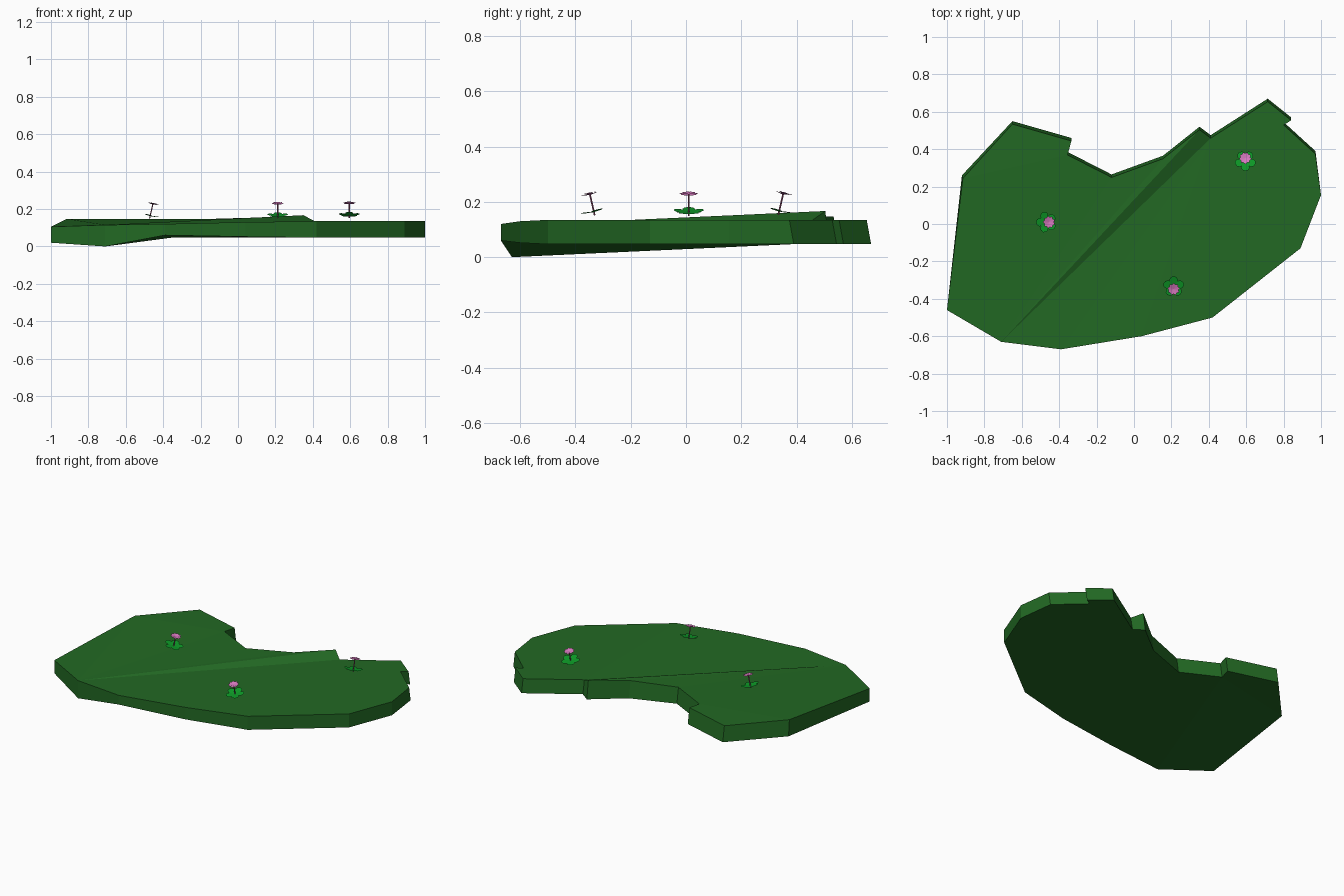
import bpy, bmesh, math
from mathutils import Matrix, Vector

cube = bpy.data.objects.get("Cube")
if cube:
    bpy.data.objects.remove(cube, do_unlink=True)


def material(name, rgb):
    m = bpy.data.materials.new(name)
    m.use_nodes = True
    m.diffuse_color = (*rgb, 1)
    m.node_tree.nodes["Principled BSDF"].inputs["Base Color"].default_value = (*rgb, 1)
    return m


GRASS = material("grass green", (0.016, 0.14, 0.017))
LEAF = material("leaf green", (0.004, 0.32, 0.02))
PINK = material("petal pink", (0.68, 0.19, 0.52))
STEM = material("stem mauve", (0.3, 0.08, 0.17))


def finish(name, bm, mat, matrix=Matrix()):
    me = bpy.data.meshes.new(name)
    bm.to_mesh(me)
    bm.free()
    me.materials.append(mat)
    ob = bpy.data.objects.new(name, me)
    ob.matrix_world = matrix
    bpy.context.collection.objects.link(ob)
    return ob


# Ground slab outline: x, y, top height, bottom height
OUTLINE = [
    (-1.0, -.46, .105, .02), (-.71, -.63, .115, 0), (-.39, -.67, .12, .06),
    (.04, -.6, .13, .052), (.42, -.5, .135, .047), (.89, -.13, .135, .047),
    (1.0, .155, .135, .047), (.97, .39, .135, .047), (.8, .545, .135, .047),
    (.84, .57, .135, .047), (.715, .67, .135, .047), (.41, .475, .135, .047),
    (.35, .52, .167, .047), (.155, .365, .156, .047), (-.12, .265, .148, .047),
    (-.355, .385, .148, .047), (-.335, .46, .148, .047), (-.65, .55, .148, .047),
    (-.92, .26, .148, .047)]


def build_ground():
    bm = bmesh.new()
    top, low = [], []
    for x, y, zt, zb in OUTLINE:
        lean = .016 if y > .2 else 0      # back walls lean inwards
        top.append(bm.verts.new((x + (.005 if x < -.8 and lean else 0), y - lean, zt)))
        low.append(bm.verts.new((x, y, zb)))
    n = len(top)
    for i in range(n):
        j = (i + 1) % n
        bm.faces.new((low[i], low[j], top[j], top[i]))
    # Flat front part, narrow crease, raised back part
    caps = [bm.faces.new(top[1:12]),
            bm.faces.new((top[1], top[11], top[12])),
            bm.faces.new([top[0], top[1]] + top[12:]),
            bm.faces.new(low[::-1])]
    bmesh.ops.triangulate(bm, faces=caps)
    finish("grass_ground", bm, GRASS)


def build_leaves(name, matrix):
    # Rounded lobes around the stem foot
    bm = bmesh.new()
    lobes = 5
    for k in range(lobes):
        turn = Matrix.Rotation(math.tau * k / lobes + math.pi, 4, 'Z')
        ring = [bm.verts.new(turn @ Vector((0, 0, 0)))]
        for s in range(7):
            a = math.radians(-120 + 40 * s)
            ring.append(bm.verts.new(turn @ Vector((
                .035 + .022 * math.cos(a), .023 * math.sin(a), .004 + .003 * math.cos(a)))))
        bm.faces.new(ring)
    finish(name, bm, LEAF, matrix)


def build_stem(name, matrix):
    bm = bmesh.new()
    bmesh.ops.create_cone(bm, cap_ends=True, segments=6, radius1=.0035, radius2=.0035,
                          depth=.08, matrix=Matrix.Translation((0, 0, .028)))
    finish(name, bm, STEM, matrix)


def build_petals(name, matrix):
    # Two stacked shallow star-shaped cups
    bm = bmesh.new()
    for radius, z, phase in ((.034, .063, 0), (.024, .068, .3)):
        count = 18
        centre = bm.verts.new((0, 0, z))
        rim = []
        for i in range(count):
            a = math.tau * i / count + phase
            r = radius if i % 2 else radius * .78
            rim.append(bm.verts.new((r * math.cos(a), r * math.sin(a), z + .2 * r)))
        for i in range(count):
            bm.faces.new((centre, rim[i], rim[(i + 1) % count]))
    finish(name, bm, PINK, matrix)


build_ground()

# Three flowers, each tilted in its own direction
FLOWERS = {"left": ((.595, .337, .165), 90),
           "front": ((.212, -.333, .163), -90),
           "right": ((-.47, .01, .162), 0)}
for side, (place, heading) in FLOWERS.items():
    frame = (Matrix.Translation(place) @ Matrix.Rotation(math.radians(heading), 4, 'Z')
             @ Matrix.Rotation(math.radians(13), 4, 'Y'))
    build_leaves(side + "_flower_leaves", frame)
    build_stem(side + "_flower_stem", frame)
    build_petals(side + "_flower_petals", frame)
